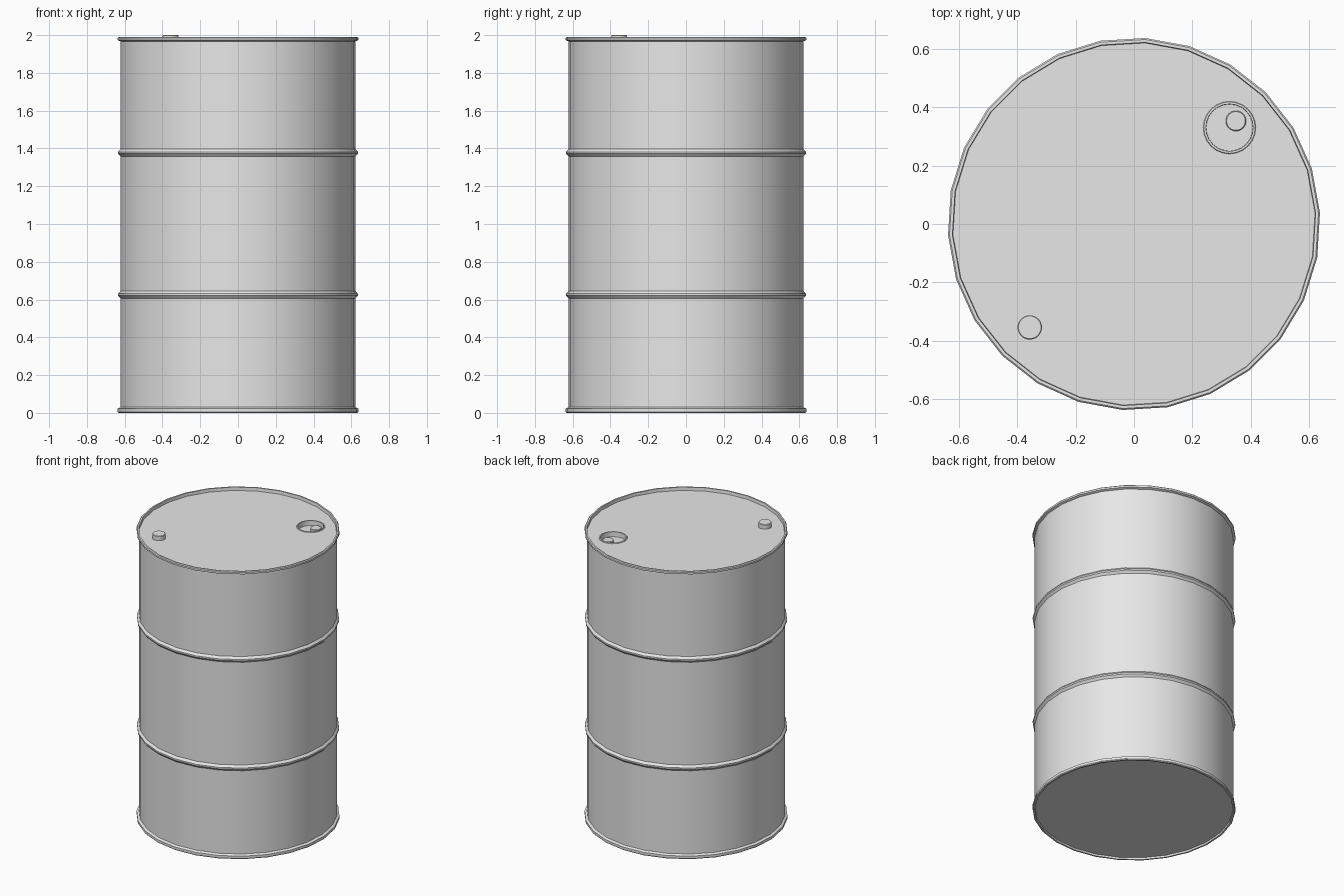
import bpy, bmesh, math

cube = bpy.data.objects.get("Cube")
if cube:
    bpy.data.objects.remove(cube, do_unlink=True)

steel = bpy.data.materials.new("grey_steel")
steel.use_nodes = True
GREY = (0.8, 0.8, 0.8, 1)
steel.diffuse_color = GREY
steel.node_tree.nodes["Principled BSDF"].inputs["Base Color"].default_value = GREY

SIDES = 26
LID = 1.968          # height of the recessed lid
R = 0.623            # wall radius
RIM = 0.638          # radius of rims and rolling hoops


def lathe(bm, profile, sides, centre=(0, 0)):
    """Sweep (radius, z) points round a vertical axis; return first and last loops."""
    loops = []
    for r, z in profile:
        loop = []
        for i in range(sides):
            a = math.radians(45) + math.tau * i / sides
            loop.append(bm.verts.new((centre[0] + r * math.cos(a),
                                      centre[1] + r * math.sin(a), z)))
        loops.append(loop)
    for low, high in zip(loops, loops[1:]):
        for i in range(sides):
            j = (i + 1) % sides
            bm.faces.new((low[i], low[j], high[j], high[i]))
    return loops[0], loops[-1]


def loop_edges(bm, loop):
    return [bm.edges.get((loop[i - 1], loop[i])) for i in range(len(loop))]


def finish(bm, name):
    bmesh.ops.recalc_face_normals(bm, faces=bm.faces)
    mesh = bpy.data.meshes.new(name)
    bm.to_mesh(mesh)
    bm.free()
    mesh.materials.append(steel)
    obj = bpy.data.objects.new(name, mesh)
    bpy.context.collection.objects.link(obj)
    bpy.ops.object.select_all(action="DESELECT")
    obj.select_set(True)
    bpy.context.view_layer.objects.active = obj
    bpy.ops.object.shade_smooth_by_angle(angle=math.radians(30))
    return obj


def hoop(z):
    return [(R, z - 0.02), (RIM - 0.002, z - 0.005),
            (RIM - 0.002, z + 0.005), (R, z + 0.02)]


# Drum shell: bottom rim, wall with two rolling hoops, top rim, recessed lid
bm = bmesh.new()
profile = [(R - 0.002, 0.012), (R, 0.0), (RIM - 0.004, 0.0), (RIM, 0.005),
           (RIM, 0.022), (R, 0.03)]
profile += hoop(0.626) + hoop(1.377)
profile += [(R, 1.967), (RIM, 1.973), (RIM, 1.985), (RIM - 0.005, 1.99),
            (R, 1.99), (R - 0.002, LID)]
bottom, lid_edge = lathe(bm, profile, SIDES)
bm.faces.new(bottom)

# Filler opening: thin lip, straight wall and sunken floor
opening = [(0.09, LID), (0.088, LID + 0.004), (0.081, LID + 0.004), (0.08, LID - 0.03)]
opening_edge, floor = lathe(bm, opening, 24, (0.327, 0.33))
bm.faces.new(floor)
bmesh.ops.triangle_fill(bm, use_beauty=True, normal=(0, 0, 1),
                        edges=loop_edges(bm, lid_edge) + loop_edges(bm, opening_edge))
finish(bm, "drum_shell")

# Vent cap on the lid and plug inside the filler opening
for name, centre, r, z0, z1 in (("vent_cap", (-0.357, -0.354), 0.042, LID - 0.005, 2.0),
                                ("filler_plug", (0.349, 0.353), 0.035, LID - 0.035, LID - 0.01)):
    bm = bmesh.new()
    base, top = lathe(bm, [(r, z0), (r, z1 - 0.003), (r - 0.003, z1)], 20, centre)
    bm.faces.new(base)
    bm.faces.new(top)
    finish(bm, name)
